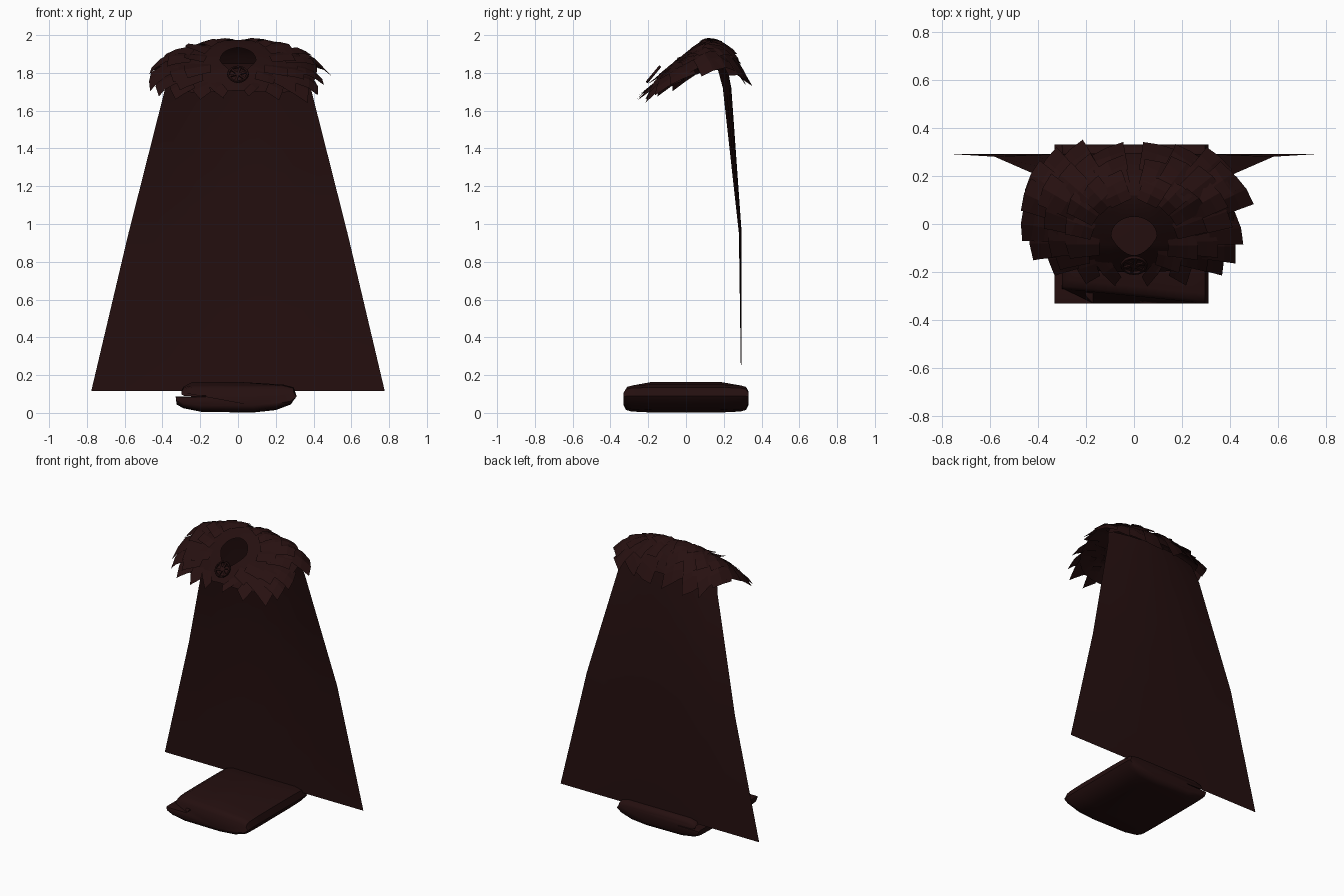
import bpy, bmesh, math, random
from mathutils import Vector

if "Cube" in bpy.data.objects:
    bpy.data.objects.remove(bpy.data.objects["Cube"])

random.seed(4)


def material(name, rgb):
    m = bpy.data.materials.new(name)
    m.diffuse_color = (*rgb, 1)
    m.use_nodes = True
    m.node_tree.nodes["Principled BSDF"].inputs["Base Color"].default_value = m.diffuse_color
    return m


CLOTH = material("dark maroon cloth", (0.018, 0.0048, 0.0048))
FEATHER = material("dark maroon feathers", (0.020, 0.0052, 0.0052))


def build(name, verts, faces, mat, smooth=None):
    me = bpy.data.meshes.new(name)
    me.from_pydata([tuple(v) for v in verts], [], faces)
    bm = bmesh.new()
    bm.from_mesh(me)
    bmesh.ops.recalc_face_normals(bm, faces=bm.faces)
    bm.to_mesh(me)
    bm.free()
    ob = bpy.data.objects.new(name, me)
    bpy.context.collection.objects.link(ob)
    me.materials.append(mat)
    if smooth:
        bpy.context.view_layer.objects.active = ob
        ob.select_set(True)
        bpy.ops.object.shade_smooth_by_angle(angle=math.radians(smooth))
        ob.select_set(False)
    return ob


def grid_faces(rows, cols, closed=False):
    n = cols if closed else cols - 1
    return [(r * cols + c, r * cols + (c + 1) % cols,
             (r + 1) * cols + (c + 1) % cols, (r + 1) * cols + c)
            for r in range(rows - 1) for c in range(n)]


def interp(table, x):
    for (x0, y0), (x1, y1) in zip(table, table[1:]):
        if x <= x1:
            return y0 + (y1 - y0) * (x - x0) / (x1 - x0)
    return table[-1][1]


# Cape: flat hem, arched back towards the shoulders (z, half width, centre y, edge y)
rows = [(0.115, 0.777, 0.292, 0.292), (0.95, 0.58, 0.295, 0.28),
        (1.72, 0.385, 0.24, 0.195), (1.85, 0.35, 0.215, 0.16)]
COLS = 9
verts = []
for z, w, yc, ye in rows:
    for i in range(COLS):
        u = i / (COLS - 1) * 2 - 1
        verts.append((u * w, yc + (ye - yc) * u * u, z))
build("cape", verts, grid_faces(len(rows), COLS), CLOTH, 40)

# Shoulder surface shared by the mantle and its feathers
SPINE = [(-0.24, 1.66), (-0.1, 1.835), (0, 1.915), (0.1, 1.98),
         (0.18, 1.96), (0.27, 1.87), (0.34, 1.72)]
FALL = [(0, 0), (0.1, 0.008), (0.2, 0.03), (0.3, 0.06), (0.38, 0.095),
        (0.42, 0.13), (0.49, 0.2)]


def height(x, y):
    return interp(SPINE, y) - interp(FALL, abs(x))


def shoulder(a, t, lift=0.0):
    """Point at angle a (0 = right), t = 0 at the neck hole and 1 at the rim."""
    c, s = math.cos(a), math.sin(a)
    hx, hy = 0.095 * c * (1 if s > 0 else 1 + 0.3 * s), -0.05 + 0.08 * s
    e = lambda v: math.copysign(abs(v) ** 0.75, v)
    ox, oy = 0.455 * e(c), 0.06 + (0.265 if s > 0 else 0.27) * e(s)
    x, y = hx + (ox - hx) * t, hy + (oy - hy) * t
    return Vector((x, y, height(x, y) + lift))


# Mantle under the feathers
N, RINGS = 32, 7
verts = [shoulder(math.tau * i / N, 0.9 * r / (RINGS - 1))
         for r in range(RINGS) for i in range(N)]
build("mantle", verts, grid_faces(RINGS, N, True), CLOTH, 30)


# Feathers: overlapping ridged plates with ragged square tips, in layers
def feather_row(name, count, t0, t1, width, lift, skip_front=False):
    verts, faces = [], []
    for k in range(count):
        a = math.tau * (k + 0.5) / count - math.pi / 2 + random.uniform(-0.04, 0.04)
        if skip_front and math.sin(a) < -0.8:
            continue
        end = t1 + random.uniform(-0.04, 0.05)
        tilt = random.uniform(-0.02, 0.02)
        base = len(verts)
        side = None
        for j in range(4):
            f = j / 3
            p = shoulder(a, t0 + (end - t0) * f, 0.004 + lift * f)
            if side is None:
                d = shoulder(a, end) - p
                side = Vector((-d.y, d.x, 0)).normalized()
            w = width * (0.38 + 0.12 * f)
            for u in (-1, 0, 1):
                q = p + side * w * u
                q.z = height(q.x, q.y) * 0.6 + (p.z - 0.004 - lift * f) * 0.4
                q.z += 0.004 + lift * f + (0.006 if u == 0 else 0) + tilt * u * f
                if j == 3:
                    q -= d.normalized() * (0.02 if u == 1 else 0)
                verts.append(q)
        faces += [tuple(base + i for i in f) for f in grid_faces(4, 3)]
    build(name, verts, faces, FEATHER)


feather_row("outer_feathers", 20, 0.62, 1.02, 0.14, 0.012)
feather_row("middle_feathers", 18, 0.4, 0.8, 0.14, 0.018, True)
feather_row("inner_feathers", 14, 0.2, 0.56, 0.12, 0.016, True)

# Clasp: ring, centre stud and crossing bars on the sloping chest
normal = Vector((0, -0.77, 0.64))
up = Vector((0, 0.64, 0.77))
right = Vector((1, 0, 0))
origin = Vector((0, -0.163, 1.785)) + normal * 0.012


def on_clasp(x, y, z):
    return origin + right * x + up * y + normal * z


verts = []
for i in range(17):
    a = math.tau * (i % 16) / 16
    for j in range(6):
        b = math.tau * j / 6
        r = 0.05 + 0.008 * math.cos(b)
        verts.append(on_clasp(r * math.cos(a), r * math.sin(a), 0.008 * math.sin(b)))
build("clasp_ring", verts, grid_faces(17, 6, True), CLOTH, 60)

verts, faces = [], []
for k in range(3):
    a = math.pi * k / 3 + 0.3
    c, s = math.cos(a), math.sin(a)
    b = len(verts)
    for z in (-0.004, 0.005):
        for u, v in ((-1, -1), (1, -1), (1, 1), (-1, 1)):
            x, y = u * 0.05, v * 0.006
            verts.append(on_clasp(x * c - y * s, x * s + y * c, z))
    faces += [tuple(b + i for i in f) for f in
              ((0, 1, 2, 3), (4, 5, 6, 7), (0, 1, 5, 4), (1, 2, 6, 5), (2, 3, 7, 6), (3, 0, 4, 7))]
build("clasp_bars", verts, faces, CLOTH)

# Folded cloth: a C-shaped fold swept from front to back with rounded ends
profile = [(-0.325, 0.045), (-0.29, 0.025), (-0.19, 0.005), (0.08, 0.002), (0.2, 0.015),
           (0.28, 0.045), (0.31, 0.09), (0.295, 0.135), (0.24, 0.15), (0, 0.15),
           (-0.24, 0.15), (-0.29, 0.138), (-0.3, 0.115), (-0.28, 0.097),
           (-0.17, 0.094), (-0.17, 0.088), (-0.33, 0.087)]
stations = [(-0.33, 0.5), (-0.318, 0.82), (-0.29, 0.93), (-0.18, 1), (0, 1), (0.18, 1),
            (0.29, 0.93), (0.318, 0.82), (0.33, 0.5)]
verts = []
for y, s in stations:
    for i, (x, z) in enumerate(profile):
        top = 8 <= i <= 13
        yy = y + (0.06 * (0.3 - x) / 0.6 if top and y < -0.2 else 0)   # skewed upper layer
        zz = 0.08 + (z - 0.08) * s
        if i in (9, 10) and abs(y) < 0.2:
            zz += 0.014                                                # soft bulge
        verts.append((x, yy, zz))
n = len(profile)
faces = grid_faces(len(stations), n, True)
faces += [tuple(range(n)), tuple(range(len(verts) - n, len(verts)))]
build("folded_cloth", verts, faces, CLOTH, 50)
